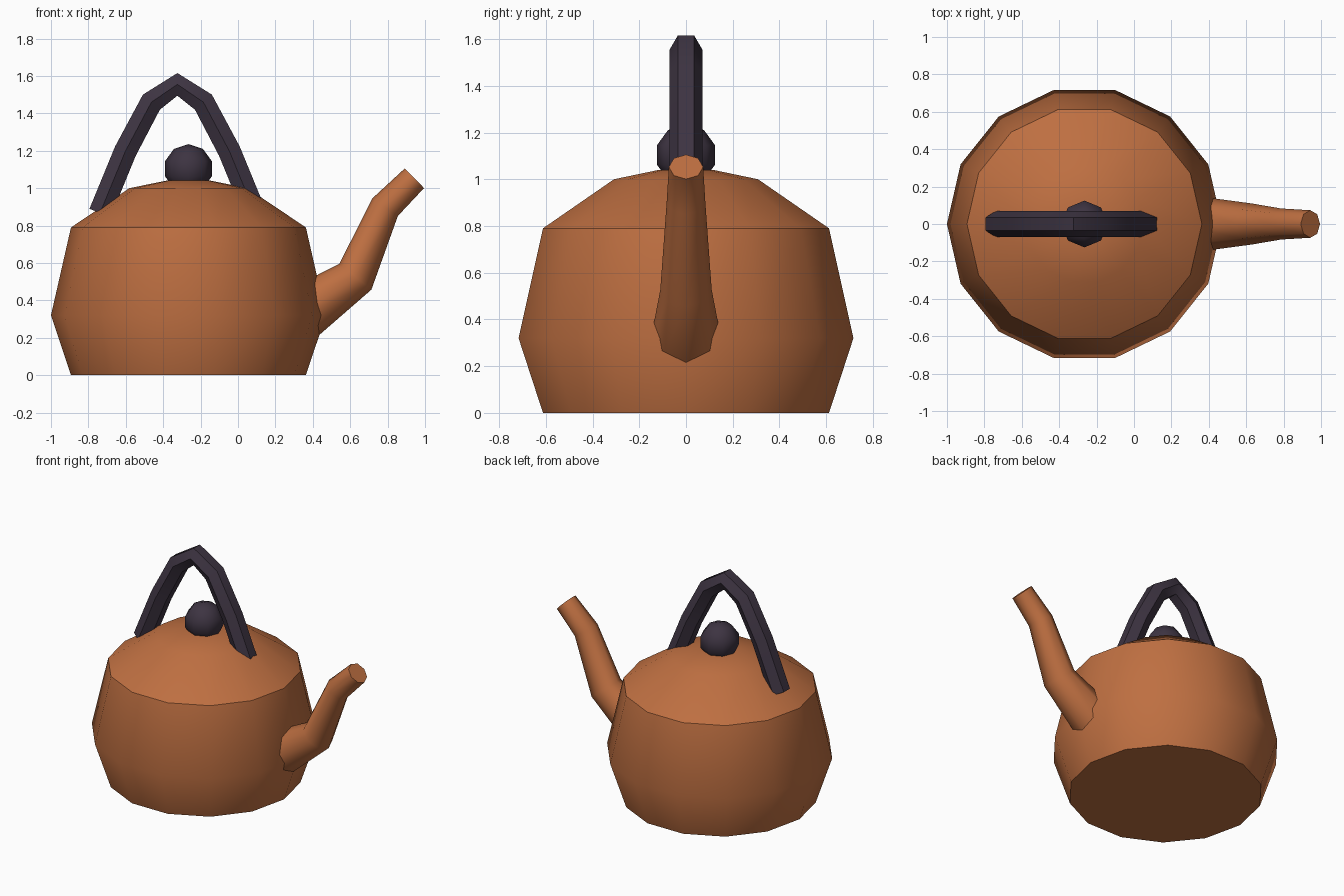
import bpy, bmesh, math
from mathutils import Vector

if "Cube" in bpy.data.objects:
    bpy.data.objects.remove(bpy.data.objects["Cube"])


def material(name, rgb):
    m = bpy.data.materials.new(name)
    m.diffuse_color = (*rgb, 1)
    m.use_nodes = True
    m.node_tree.nodes["Principled BSDF"].inputs["Base Color"].default_value = m.diffuse_color
    return m


COPPER = material("copper", (0.515, 0.159, 0.053))
DARK = material("dark plum", (0.047, 0.034, 0.054))


def finish(name, bm, mat, angle):
    bmesh.ops.recalc_face_normals(bm, faces=bm.faces)
    mesh = bpy.data.meshes.new(name)
    bm.to_mesh(mesh)
    bm.free()
    mesh.materials.append(mat)
    ob = bpy.data.objects.new(name, mesh)
    bpy.context.collection.objects.link(ob)
    bpy.ops.object.select_all(action='DESELECT')
    ob.select_set(True)
    bpy.context.view_layer.objects.active = ob
    bpy.ops.object.shade_smooth_by_angle(angle=math.radians(angle))
    return ob


def skin(bm, rings):
    """Bridge consecutive rings of vertices and cap both ends."""
    n = len(rings[0])
    for a, b in zip(rings, rings[1:]):
        for i in range(n):
            j = (i + 1) % n
            bm.faces.new((a[i], a[j], b[j], b[i]))
    bm.faces.new(rings[0])
    bm.faces.new(rings[-1])


def lathe(name, profile, cx, sides, mat, angle):
    bm = bmesh.new()
    rings = [[bm.verts.new((cx + r * math.cos(t), r * math.sin(t), z))
              for t in (math.tau * i / sides for i in range(sides))]
             for r, z in profile]
    skin(bm, rings)
    return finish(name, bm, mat, angle)


def tube(name, path, sides, mat, angle):
    """Sweep a polygon along (x, z, radius) points lying in the xz plane."""
    bm = bmesh.new()
    pts = [Vector((x, 0, z)) for x, z, r in path]
    rings = []
    for k, p in enumerate(pts):
        d = Vector()
        if k > 0:
            d += (p - pts[k - 1]).normalized()
        if k < len(pts) - 1:
            d += (pts[k + 1] - p).normalized()
        d.normalize()
        side = Vector((0, 1, 0))
        up = d.cross(side)
        r = path[k][2]
        rings.append([bm.verts.new(p + r * (math.cos(t) * side + math.sin(t) * up))
                      for t in (math.tau * i / sides for i in range(sides))])
    skin(bm, rings)
    return finish(name, bm, mat, angle)


CX = -0.265

# Kettle body with shoulder and flat cap
lathe("body", [(0.628, 0), (0.735, 0.32), (0.628, 0.79), (0.316, 1.0), (0.12, 1.04)],
      CX, 14, COPPER, 38)

# Spout, starting inside the body
tube("spout", [(0.328, 0.32, 0.15), (0.628, 0.527, 0.11),
               (0.786, 0.898, 0.083), (0.943, 1.053, 0.0735)], 8, COPPER, 55)

# Arched handle, mirrored about its crown
HX = -0.324
half = [(0.414, 0.867), (0.278, 1.198), (0.139, 1.46)]
arch = [(HX - x, z, 0.07) for x, z in half] + [(HX, 1.555, 0.07)]
arch += [(HX + x, z, 0.07) for x, z in reversed(half)]
tube("handle", arch, 6, DARK, 50)

# Lid knob
bm = bmesh.new()
bmesh.ops.create_uvsphere(bm, u_segments=8, v_segments=5, radius=0.1314)
bmesh.ops.translate(bm, verts=bm.verts, vec=(CX, 0, 1.104))
finish("lid_knob", bm, DARK, 60)
